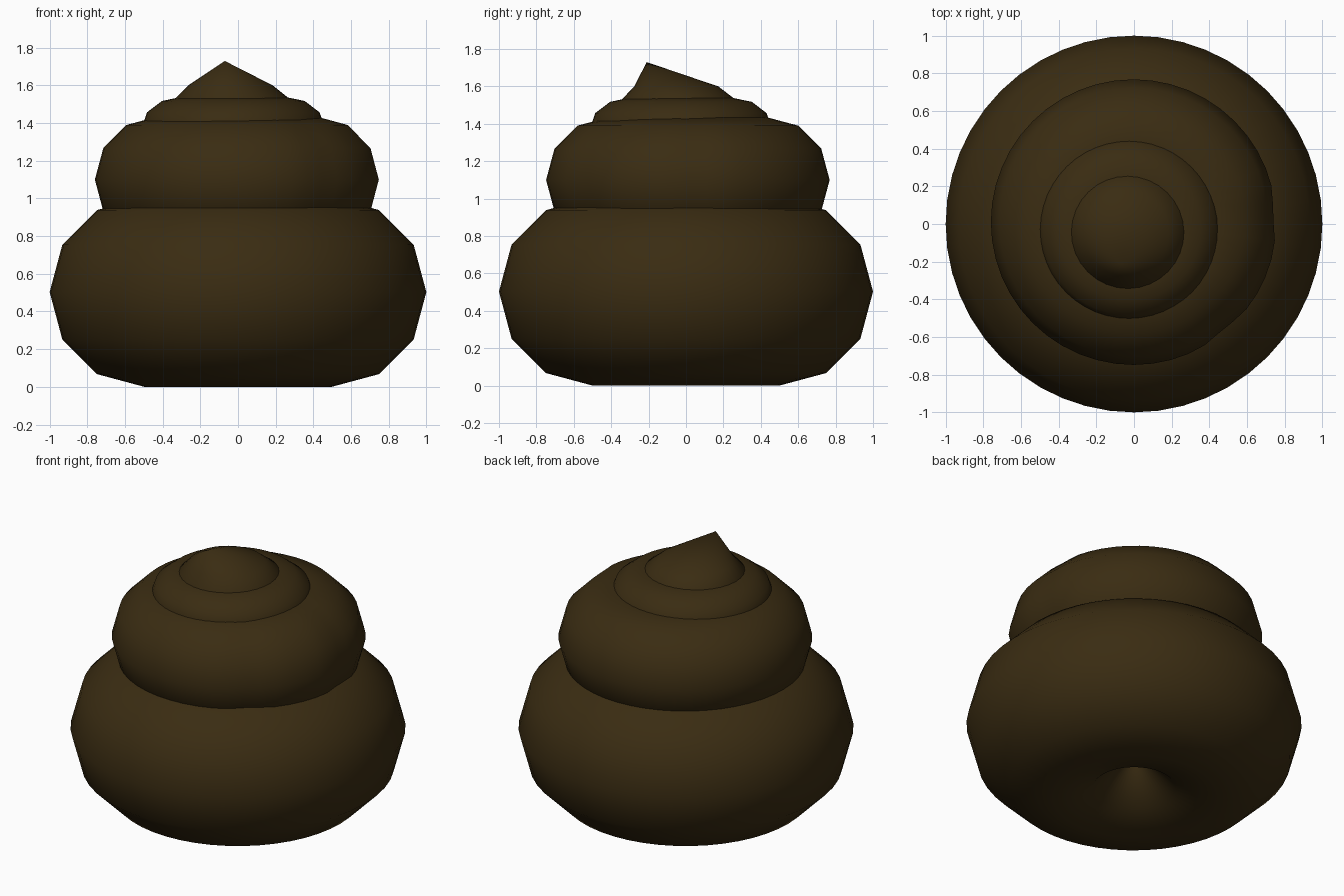
import bpy, bmesh, math

if "Cube" in bpy.data.objects:
    bpy.data.objects.remove(bpy.data.objects["Cube"])

mat = bpy.data.materials.new("dark_brown")
mat.diffuse_color = (0.042, 0.025, 0.006, 1)
mat.use_nodes = True
mat.node_tree.nodes["Principled BSDF"].inputs["Base Color"].default_value = mat.diffuse_color


def finish(ob):
    ob.data.materials.append(mat)
    for p in ob.data.polygons:
        p.use_smooth = True


def coil(name, center, major, minor, height):
    # fat ring, 48 x 12 segments, with its section stretched to the given half height
    bpy.ops.mesh.primitive_torus_add(major_segments=48, minor_segments=12,
                                     major_radius=major, minor_radius=minor,
                                     location=center)
    ob = bpy.context.object
    ob.name = name
    for v in ob.data.vertices:
        v.co.z *= height / minor
    finish(ob)
    return ob


# stacked coils
coil("bottom_coil", (0, 0, 0.503), 0.497, 0.503, 0.503)
middle = coil("middle_coil", (-0.002, 0.01, 1.10), 0.423, 0.335, 0.335)
coil("upper_coil", (-0.025, -0.027, 1.375), 0.27, 0.217, 0.165)

# slight dents on the right side of the middle coil
for v in middle.data.vertices:
    a = math.degrees(math.atan2(v.co.y, v.co.x))
    dent = 0.024 * math.exp(-((a - 3) / 7) ** 2) + 0.022 * math.exp(-((a + 50) / 8) ** 2)
    v.co.x *= 1 - dent
    v.co.y *= 1 - dent

# pointed tip, leaning to the front: (x, y, z, radius) rings below a peak
rings = [(-0.03, -0.038, 1.42, 0.315), (-0.03, -0.038, 1.52, 0.315),
         (-0.04, -0.052, 1.60, 0.225)]
n = 32
bm = bmesh.new()
loops = [[bm.verts.new((x + r * math.cos(2 * math.pi * i / n),
                        y + r * math.sin(2 * math.pi * i / n), z)) for i in range(n)]
         for x, y, z, r in rings]
peak = bm.verts.new((-0.07, -0.21, 1.73))
for lo, hi in zip(loops, loops[1:]):
    for i in range(n):
        j = (i + 1) % n
        bm.faces.new((lo[i], lo[j], hi[j], hi[i]))
for i in range(n):
    bm.faces.new((loops[-1][i], loops[-1][(i + 1) % n], peak))
bm.faces.new(loops[0][::-1])
me = bpy.data.meshes.new("tip")
bm.to_mesh(me)
bm.free()
tip = bpy.data.objects.new("tip", me)
bpy.context.collection.objects.link(tip)
finish(tip)
